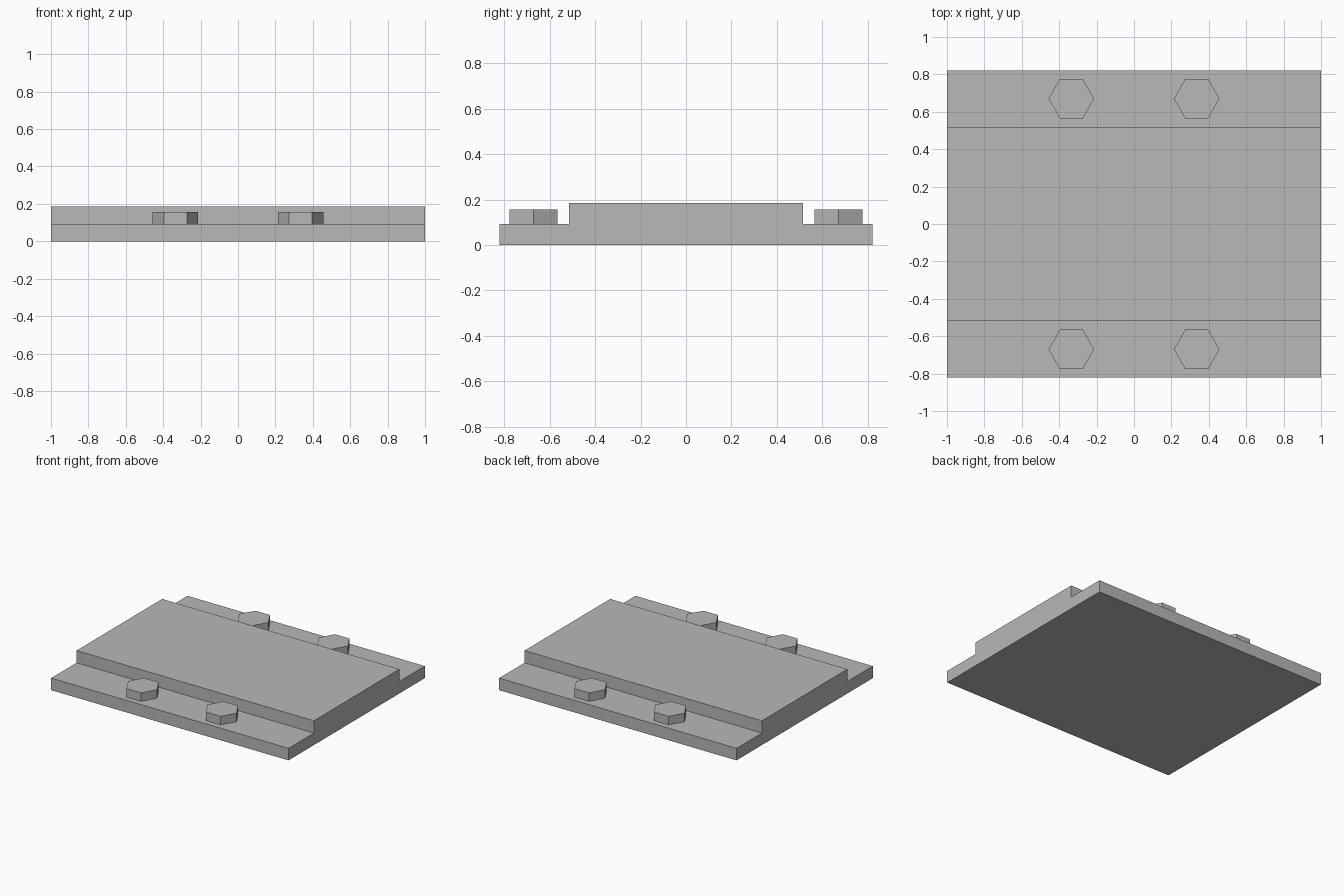
import bpy
import bmesh
from math import sin, cos, pi
from mathutils import Vector

cube = bpy.data.objects.get("Cube")
if cube:
    bpy.data.objects.remove(cube, do_unlink=True)

grey = bpy.data.materials.new("plain grey")
grey.use_nodes = True
colour = (0.48, 0.48, 0.48, 1)
grey.diffuse_color = colour
grey.node_tree.nodes["Principled BSDF"].inputs["Base Color"].default_value = colour

HALF_LENGTH, HALF_WIDTH, HALF_RAISED = 1.0, 0.82, 0.515
STEP, TOP, BOLT_TOP = 0.092, 0.185, 0.157
BOLT_X, BOLT_Y, BOLT_RADIUS = 0.335, 0.67, 0.122


def extrude_profile(name, points, direction):
    """Sweep a closed flat outline into a solid."""
    bm = bmesh.new()
    face = bm.faces.new([bm.verts.new(p) for p in points])
    swept = bmesh.ops.extrude_face_region(bm, geom=[face], use_keep_orig=True)
    verts = [g for g in swept["geom"] if isinstance(g, bmesh.types.BMVert)]
    bmesh.ops.translate(bm, verts=verts, vec=Vector(direction))
    bmesh.ops.recalc_face_normals(bm, faces=bm.faces)
    mesh = bpy.data.meshes.new(name)
    bm.to_mesh(mesh)
    bm.free()
    mesh.materials.append(grey)
    obj = bpy.data.objects.new(name, mesh)
    bpy.context.collection.objects.link(obj)
    return obj


# Stepped plate: mirrored half profile swept along x
half = [(HALF_WIDTH, 0), (HALF_WIDTH, STEP), (HALF_RAISED, STEP), (HALF_RAISED, TOP)]
outline = half + [(-y, z) for y, z in reversed(half)]
extrude_profile("stepped_plate", [(-HALF_LENGTH, y, z) for y, z in outline],
                (2 * HALF_LENGTH, 0, 0))

# Four hexagonal bolt heads on the lower ledges
for side, sx in (("left", 1), ("right", -1)):
    for end, sy in (("front", -1), ("back", 1)):
        hexagon = [(BOLT_RADIUS * cos(i * pi / 3), BOLT_RADIUS * sin(i * pi / 3), 0)
                   for i in range(6)]
        bolt = extrude_profile(f"bolt_head_{end}_{side}", hexagon,
                               (0, 0, BOLT_TOP - STEP))
        bolt.location = (sx * BOLT_X, sy * BOLT_Y, STEP)
